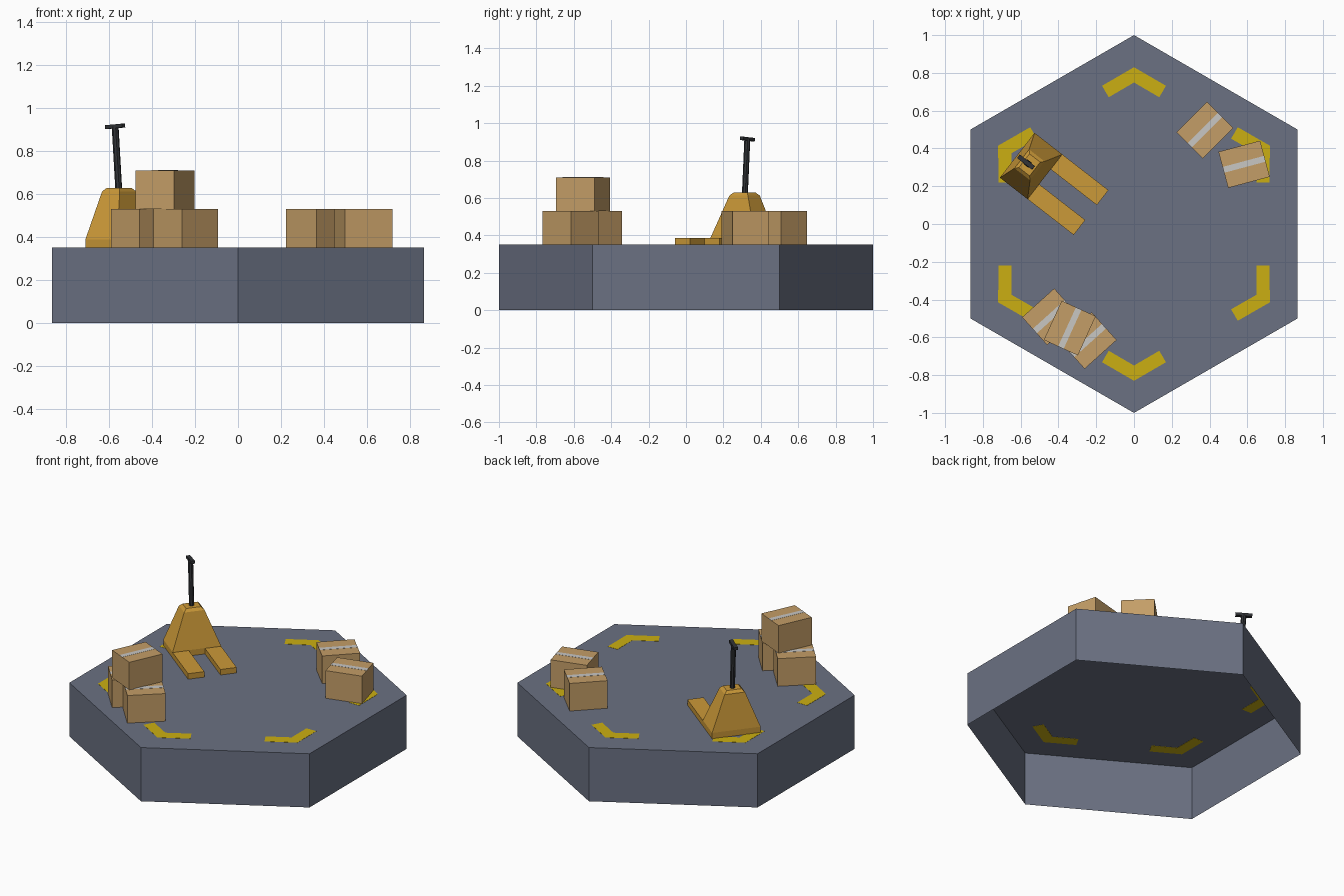
import bpy, bmesh
from math import radians, sin, cos
from mathutils import Matrix, Vector

if "Cube" in bpy.data.objects:
    bpy.data.objects.remove(bpy.data.objects["Cube"], do_unlink=True)


def material(name, color):
    m = bpy.data.materials.new(name)
    m.use_nodes = True
    m.diffuse_color = (*color, 1)
    bsdf = m.node_tree.nodes["Principled BSDF"]
    bsdf.inputs["Base Color"].default_value = (*color, 1)
    bsdf.inputs["Roughness"].default_value = 0.8
    return m


SLATE = material("slate_deck", (0.145, 0.165, 0.225))
YELLOW = material("marking_yellow", (0.60, 0.43, 0.006))
CARD = material("cardboard", (0.55, 0.34, 0.135))
TAPE = material("packing_tape", (0.58, 0.57, 0.55))
ORANGE = material("lifter_orange", (0.60, 0.32, 0.04))
DARK = material("dark_metal", (0.03, 0.032, 0.036))

DECK = 0.35


def finish(name, bm, mat, matrix=Matrix()):
    bmesh.ops.recalc_face_normals(bm, faces=bm.faces)
    mesh = bpy.data.meshes.new(name)
    bm.to_mesh(mesh)
    bm.free()
    mesh.materials.append(mat)
    ob = bpy.data.objects.new(name, mesh)
    ob.matrix_world = matrix
    bpy.context.collection.objects.link(ob)
    return ob


def loft(name, rings, mat, matrix=Matrix(), bottom=True):
    """Skin a stack of equal-length point rings, capped on top."""
    bm = bmesh.new()
    loops = [[bm.verts.new(p) for p in ring] for ring in rings]
    for a, b in zip(loops, loops[1:]):
        for i in range(len(a)):
            j = (i + 1) % len(a)
            bm.faces.new((a[i], a[j], b[j], b[i]))
    bm.faces.new(loops[-1])
    if bottom:
        bm.faces.new(loops[0][::-1])
    return finish(name, bm, mat, matrix)


def rect(x0, x1, y0, y1, z):
    return [(x0, y0, z), (x1, y0, z), (x1, y1, z), (x0, y1, z)]


def block(name, x, y, z, mat, matrix=Matrix(), bottom=True):
    return loft(name, [rect(*x, *y, h) for h in z], mat, matrix, bottom)


def placed(x, y, z, yaw):
    return Matrix.Translation((x, y, z)) @ Matrix.Rotation(radians(yaw), 4, 'Z')


# Hexagonal deck: a shell open underneath
def hexagon(z):
    return [(cos(radians(a)), sin(radians(a)), z) for a in range(30, 390, 60)]


loft("deck", [hexagon(0), hexagon(DECK)], SLATE, bottom=False)

# Corner chevrons, thin enough to show on both sides of the deck skin
half = [(0.83, 0), (0.732, 0.169), (0.671, 0.134), (0.749, 0)]
outline = half + [(x, -y) for x, y in half[2:0:-1]]
for k in range(6):
    rings = [[(x, y, z) for x, y in outline] for z in (-0.001, 0.001)]
    loft(f"corner_marking_{k + 1}", rings, YELLOW, placed(0, 0, DECK, 30 + 60 * k))

# Cardboard boxes, each with a strip of tape along its top
L, W, H = 0.114, 0.099, 0.18
boxes = [
    (0.375, 0.497, 0, 45),
    (0.583, 0.316, 0, 15),
    (-0.441, -0.491, 0, 42),
    (-0.243, -0.617, 0, 42),
    (-0.340, -0.551, 1, 65.5),
]
for n, (x, y, level, yaw) in enumerate(boxes, 1):
    m = placed(x, y, DECK + level * H, yaw)
    block(f"box_{n}", (-L, L), (-W, W), (0, H), CARD, m, bottom=level > 0)
    block(f"box_tape_{n}", (-L, L), (-0.016, 0.016), (H - 0.001, H + 0.001), TAPE, m)

# Pallet lifter: local +x runs along the forks
lifter = placed(-0.545, 0.307, DECK, -37.8)
body = [(0.093, 0.15, 0, 0), (0.093, 0.15, 0.038, 0),
        (0.052, 0.063, 0.262, -0.01), (0.036, 0.046, 0.279, -0.01)]
loft("lifter_body", [rect(s - a, s + a, -b, b, z) for a, b, z, s in body],
     ORANGE, lifter, bottom=False)
for side, name in ((1, "left"), (-1, "right")):
    y = sorted((side * 0.05, side * 0.15))
    block(f"lifter_fork_{name}", (0.08, 0.402), y, (0, 0.036), ORANGE, lifter, bottom=False)

# Leaning handle post with a cross grip
foot, head = Vector((-0.012, 0, 0.26)), Vector((-0.034, 0, 0.565))
bm = bmesh.new()
bmesh.ops.create_cone(bm, cap_ends=True, segments=8, radius1=0.016, radius2=0.016,
                      depth=(head - foot).length)
tilt = (head - foot).to_track_quat('Z', 'Y').to_matrix().to_4x4()
finish("handle_post", bm, DARK, lifter @ Matrix.Translation((foot + head) / 2) @ tilt)
block("handle_grip", (-0.012, 0.012), (-0.05, 0.05), (-0.009, 0.009), DARK,
      lifter @ Matrix.Translation(head) @ tilt)
